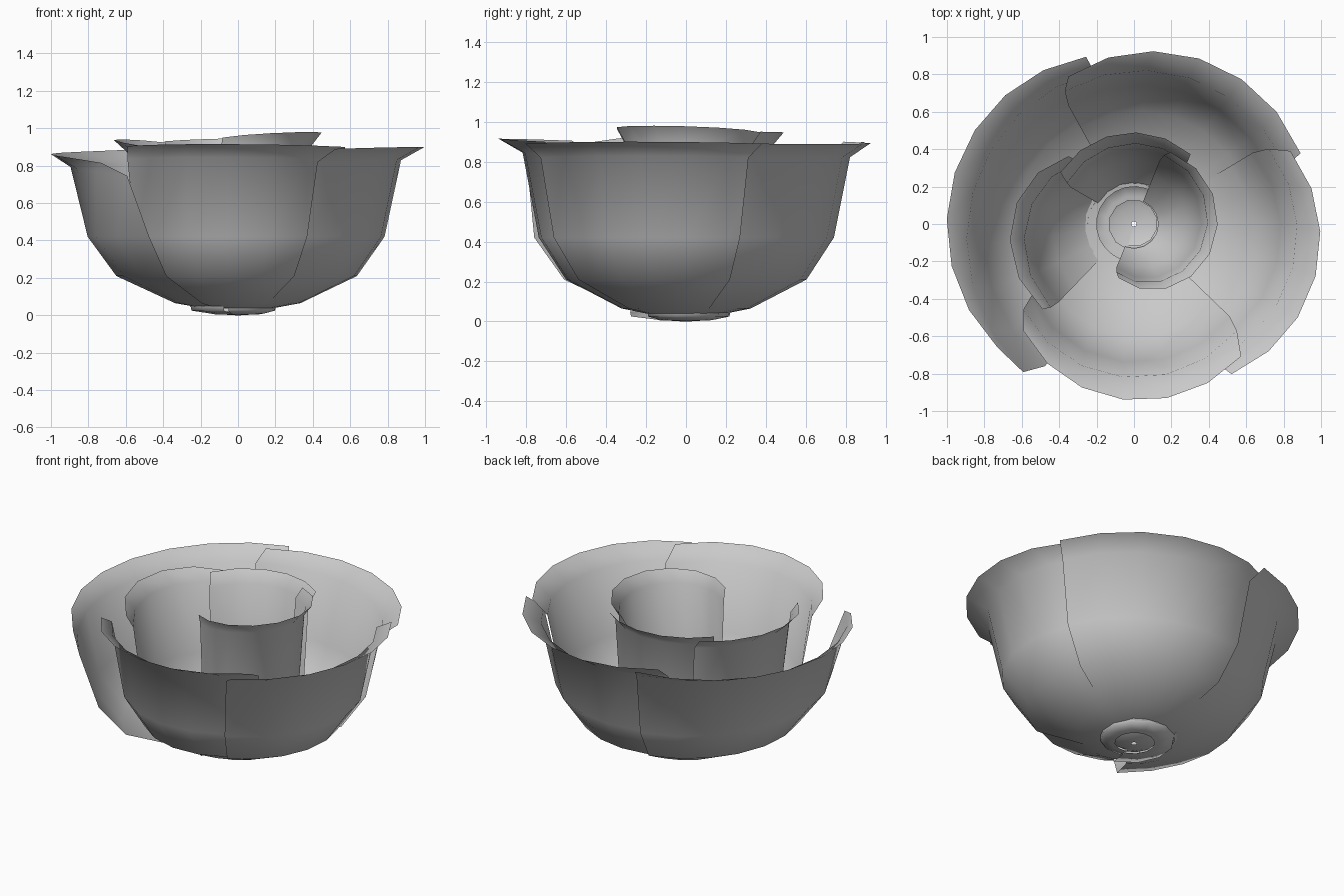
import bpy, bmesh
from math import sin, cos, radians

cube = bpy.data.objects.get("Cube")
if cube:
    bpy.data.objects.remove(cube, do_unlink=True)

mat = bpy.data.materials.new("soft_grey")
mat.use_nodes = True
GREY = (0.585, 0.585, 0.585, 1)
mat.diffuse_color = GREY
mat.node_tree.nodes["Principled BSDF"].inputs["Base Color"].default_value = GREY


def sheet(name, rows):
    """Smooth open surface lofted through rows of points."""
    bm = bmesh.new()
    grid = [[bm.verts.new(p) for p in row] for row in rows]
    for low, high in zip(grid, grid[1:]):
        for i in range(len(low) - 1):
            bm.faces.new((low[i], low[i + 1], high[i + 1], high[i]))
    mesh = bpy.data.meshes.new(name)
    bm.to_mesh(mesh)
    bm.free()
    mesh.materials.append(mat)
    mesh.shade_smooth()
    obj = bpy.data.objects.new(name, mesh)
    bpy.context.collection.objects.link(obj)


def polar(angle, r, z):
    return (r * cos(radians(angle)), r * sin(radians(angle)), z)


def blend(values, t):
    """Quadratic through the start, middle and end values."""
    a, b, c = values
    return a * (1 - t) * (1 - 2 * t) + 4 * b * t * (1 - t) + c * t * (2 * t - 1)


# Walls: share of the way from floor to wall radius, and height
BOWL = [(0, 0.04), (0.2, 0.065), (0.65, 0.21), (0.87, 0.42), (1, 0.83)]
CUP = [(0, 0.035), (0.12, 0.065), (0.57, 0.21), (0.87, 0.42), (1, 0.83)]


def petal(name, start, end, radius, rim, flare, trim, steps=6, droop=0,
          floor=0.2, wall=BOWL):
    """Curved wall with a flared lip; trim rounds the two upper corners."""
    rows = []
    for level in range(len(wall) + 1):
        lip = level == len(wall)
        cut = 1 if lip else 0.3 if level == len(wall) - 1 else 0
        first, last = start + trim[0] * cut, end - trim[1] * cut
        row = []
        for i in range(steps + 1):
            s = i / steps
            angle = first + (last - first) * s
            r = blend(radius, (angle - start) / (end - start))
            top = blend(rim, s)
            if lip:
                r += blend(flare, s)
                z = top
            else:
                share, z = wall[level]
                r = floor + (r - floor) * share
                if level == len(wall) - 1:
                    z = top - 0.07
            if cut:
                z -= droop * s ** 5
            row.append(polar(angle, r, z))
        rows.append(row)
    sheet(name, rows)


# Outer petals, each tucked under the next
petal("outer_petal_front", -145, -44, (0.74, 0.82, 0.79), (0.905, 0.915, 0.90),
      (0.06, 0.12, 0.11), (9, 7))
petal("outer_petal_left", -61, 31, (0.84, 0.88, 0.82), (0.89, 0.90, 0.89),
      (0.11, 0.13, 0.09), (4, 6))
petal("outer_petal_back", 20, 119, (0.87, 0.835, 0.80), (0.89, 0.89, 0.90),
      (0.10, 0.115, 0.06), (3, 5))
petal("outer_petal_right", 104, 238, (0.84, 0.88, 1.0), (0.90, 0.87, 0.875),
      (0.09, 0.125, 0.02), (2, 16), steps=8, droop=0.06)

# Inner petals, winding inward as a spiral
petal("inner_petal_right", 130, 226, (0.44, 0.575, 0.63), (0.92, 0.94, 0.90),
      (0.05, 0.08, 0.04), (4, 3), steps=5, floor=0.24, wall=CUP)
petal("inner_petal_back", 48, 150, (0.43, 0.43, 0.42), (0.95, 0.945, 0.93),
      (0.05, 0.06, 0.06), (3, 5), steps=5, floor=0.215, wall=CUP)
petal("inner_petal_left", -112, 68, (0.27, 0.38, 0.40), (0.95, 0.98, 0.945),
      (0.02, 0.055, 0.03), (6, 5), steps=8, floor=0.13, wall=CUP)

# Spiral base under the petals, winding into the centre
turn = [(i / 12, -105 + 30 * i) for i in range(13)]
sheet("base_spiral", [
    [polar(a, 0.2 + 0.09 * t ** 2, 0.05) for t, a in turn],
    [polar(a, 0.195 + 0.09 * t ** 2, 0.025) for t, a in turn],
    [polar(a, 0.14 + 0.02 * t, 0.01) for t, a in turn],
    [polar(a, 0.11 + 0.02 * t, 0.005) for t, a in turn],
])
sheet("centre_curl", [
    [polar(a, 0.12 + 0.02 * t, 0.02) for t, a in turn],
    [polar(a, 0.09 + 0.01 * t, 0.005) for t, a in turn],
    [polar(a, 0.015, 0) for t, a in turn],
])
